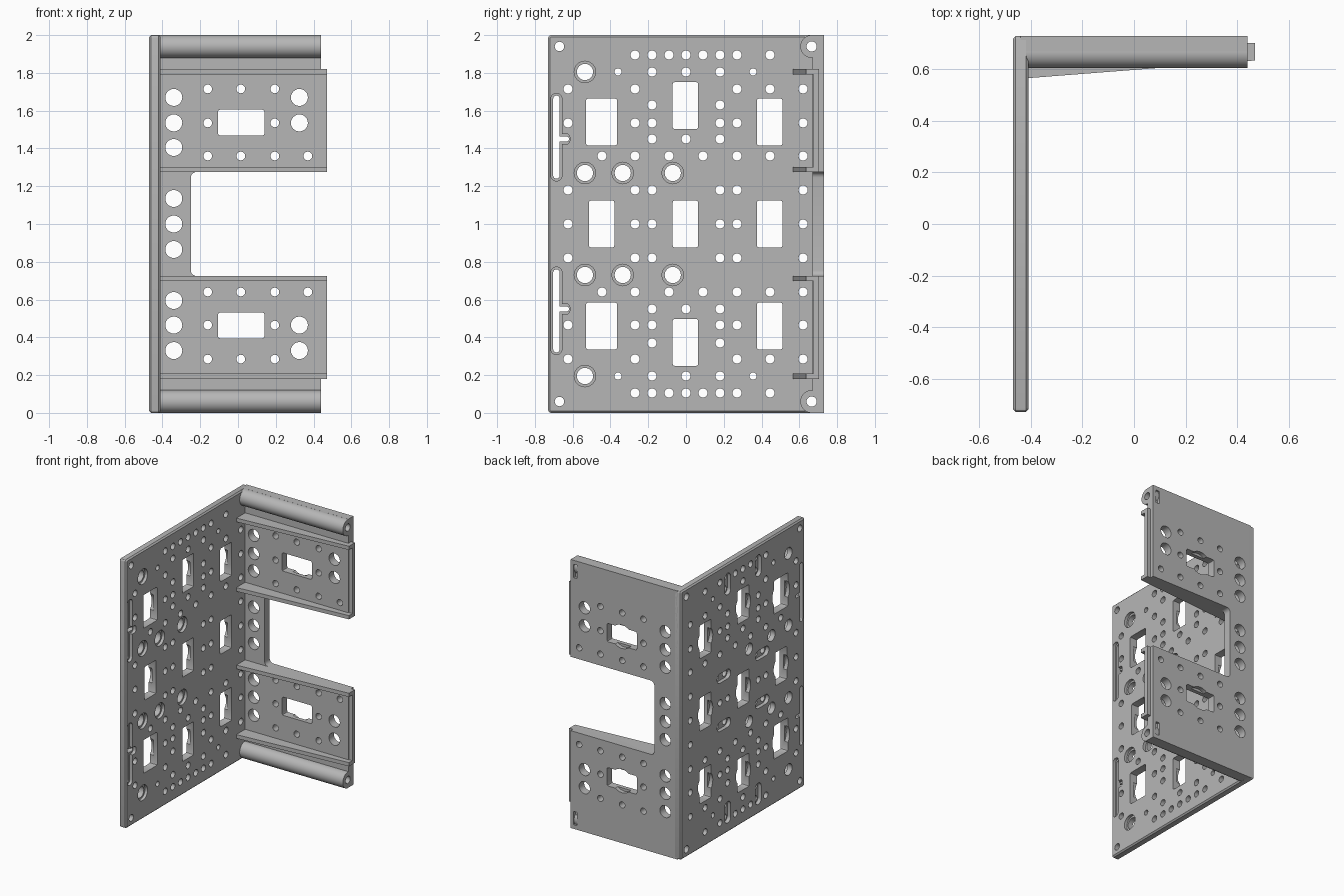
import bpy, bmesh, math

cube = bpy.data.objects.get("Cube")
if cube:
    bpy.data.objects.remove(cube, do_unlink=True)

grey = bpy.data.materials.new("plain grey")
grey.use_nodes = True
grey.diffuse_color = (0.47, 0.47, 0.47, 1)
grey.node_tree.nodes["Principled BSDF"].inputs["Base Color"].default_value = (0.47, 0.47, 0.47, 1)


def rounded(u, v, w, h, r, n=6):
    """Rounded rectangle outline; a full radius gives a circle or slot."""
    pts = []
    for k, (su, sv) in enumerate([(1, 1), (-1, 1), (-1, -1), (1, -1)]):
        for i in range(n + 1):
            a = math.pi / 2 * (k + i / n)
            pts.append((u + su * (w / 2 - r) + r * math.cos(a),
                        v + sv * (h / 2 - r) + r * math.sin(a)))
    return pts


def circle(u, v, r):
    return rounded(u, v, 2 * r, 2 * r, r)


def flip(items):
    """Repeat (u, z, ...) entries mirrored about mid height."""
    return list(dict.fromkeys(items + [(i[0], round(2 - i[1], 4), *i[2:]) for i in items]))


def prism(name, axis, parts):
    """Object made of outlines extruded along an axis: (outline, start, end)."""
    place = {"x": lambda u, v, d: (d, u, v),
             "y": lambda u, v, d: (u, d, v),
             "z": lambda u, v, d: (u, v, d)}[axis]
    bm = bmesh.new()
    for pts, a, b in parts:
        low = [bm.verts.new(place(u, v, a)) for u, v in pts]
        high = [bm.verts.new(place(u, v, b)) for u, v in pts]
        bm.faces.new(low[::-1])
        bm.faces.new(high)
        for i in range(len(pts)):
            j = (i + 1) % len(pts)
            bm.faces.new((low[i], low[j], high[j], high[i]))
    bmesh.ops.remove_doubles(bm, verts=bm.verts, dist=1e-5)
    bmesh.ops.recalc_face_normals(bm, faces=bm.faces)
    me = bpy.data.meshes.new(name)
    bm.to_mesh(me)
    bm.free()
    me.materials.append(grey)
    ob = bpy.data.objects.new(name, me)
    bpy.context.collection.objects.link(ob)
    return ob


def activate(ob):
    bpy.ops.object.select_all(action="DESELECT")
    ob.select_set(True)
    bpy.context.view_layer.objects.active = ob


def cut(ob, axis, parts):
    tool = prism("cutter", axis, parts)
    tool.hide_render = True
    mod = ob.modifiers.new("cut", "BOOLEAN")
    mod.operation, mod.solver, mod.object = "DIFFERENCE", "EXACT", tool
    activate(ob)
    bpy.ops.object.modifier_apply(modifier=mod.name)
    bpy.data.objects.remove(tool, do_unlink=True)


def smooth(ob):
    activate(ob)
    bpy.ops.object.shade_smooth_by_angle(angle=math.radians(30))


# Side plate with softened rim
side = prism("side_plate", "x", [(rounded(0, 1, 1.46, 2, 0.015, 3), -0.47, -0.41)])
bev = side.modifiers.new("rim", "BEVEL")
bev.width, bev.segments, bev.limit_method, bev.angle_limit = 0.01, 1, "ANGLE", math.radians(60)
activate(side)
bpy.ops.object.modifier_apply(modifier=bev.name)

# Small hole grid: height -> positions across
rows = {1.895: (-.27, -.18, -.09, 0, .09, .18, .27, .445),
        1.805: (-.18, 0, .18),
        1.715: (-.625, -.27, .27, .445, .62),
        1.63: (-.18, .18),
        1.535: (-.625, -.27, -.18, .18, .27, .62),
        1.45: (-.18, 0, .18),
        1.36: (-.445, -.27, -.09, .09, .27, .445, .62),
        1.18: (-.625, -.27, -.18, .18, .27, .62),
        1.0: (-.625, -.27, -.18, .18, .27, .62)}
holes = [(y, z, .024) for z, ys in rows.items() for y in ys]
holes += [(-.36, 1.805, .019), (.355, 1.805, .019), (-.67, 1.94, .025), (.665, 1.94, .027)]
big = flip([(-.535, 1.805), (-.535, 1.27), (-.335, 1.27), (-.07, 1.27)])
windows = flip([(-.447, 1.54, .165), (-.003, 1.627, .135), (.443, 1.54, .135),
                (-.447, 1.0, .135), (-.003, 1.0, .135), (.443, 1.0, .135)])
slots = flip([(-.686, 1.46)])
bumps = flip([(-.65, 1.45)])

through = [circle(*h) for h in flip(holes)]
through += [circle(y, z, .043) for y, z in big]
through += [rounded(y, z, w, .248, .01, 2) for y, z, w in windows]
through += [rounded(y, z, .034, .44, .017) for y, z in slots]
cut(side, "x", [(p, -1, 1) for p in through])

# Stepped rims on the inner face, finger and fastener recesses on the outer face
inner = [circle(y, z, .057) for y, z in big]
inner += [rounded(y, z, .058, .464, .028) for y, z in slots]
outer = [circle(y, z, w / 2 + .02) for y, z, w in windows]
outer += [rounded(y, z, .07, .16, .035) for y, z in flip([(-.18, 1.85), (.18, 1.85)])]
outer += [rounded(y, z, .16, .07, .035) for y, z in flip([(-.225, 1.18), (.225, 1.18)])]
cut(side, "x", [(p, -.432, 0) for p in inner] + [(p, -1, -.442) for p in outer])
cut(side, "x", [(rounded(y, z, .07, .055, .02), -.434, 0) for y, z in bumps])
cut(side, "x", [(rounded(y, z, .06, .026, .012), -1, 1) for y, z in bumps])
smooth(side)

# Back plate with a deep notch in its free edge
fillet = [(-.25 + .03 * (1 - math.cos(a)), 1.275 - .03 * (1 - math.sin(a)))
          for a in (math.pi / 2 * i / 5 for i in range(5, -1, -1))]
outline = [(-.44, 0), (.44, 0), (.44, .725)]
outline += [(x, 2 - z) for x, z in fillet] + fillet[::-1]
outline += [(.44, 1.275), (.44, 2), (-.44, 2)]
back = prism("back_plate", "y", [(outline, .67, .73)])

large = [(-.34, z) for z in (1.67, 1.535, 1.405, 1.135, 1.0)] + [(.325, 1.67), (.325, 1.535)]
small = [(x, z) for z, xs in {1.715: (-.16, .015, .195), 1.535: (-.16, .195),
                              1.36: (-.16, .015, .195, .37)}.items() for x in xs]
panes = flip([(.017, 1.537)])
parts = [(circle(x, z, .045), 0, 1) for x, z in flip(large)]
parts += [(circle(x, z, .023), 0, 1) for x, z in flip(small)]
parts += [(rounded(x, z, .245, .136, .01, 2), 0, 1) for x, z in panes]
cut(back, "y", parts)

# Shallow pockets on the rear face
pockets = [(circle(x, z, .088), .7, 1) for x, z in panes]
pockets += [(rounded(x, z, .03, .1, .004, 2), .71, 1) for x, z in flip([(.4, 1.92)])]
cut(back, "y", pockets)
bores = [(circle(.665, z, .027), -1, 1) for z in (.06, 1.94)]
cut(back, "x", bores)
smooth(back)

# Hinge tubes along the top and bottom of the back plate
for name, z in (("upper_tube", 1.94), ("lower_tube", .06)):
    tube = prism(name, "x", [(rounded(.665, z, .12, .12, .06, 10), -.43, .44)])
    cut(tube, "x", bores)
    smooth(tube)

# Tapered ribs framing each arm, with an end lip between them
taper = [(-.43, .565), (.47, .635), (.47, .703), (-.43, .703)]
for name, z in (("upper_arm", 1.275), ("lower_arm", .18)):
    for end, base in (("lower", z), ("upper", z + .517)):
        prism(f"{name}_{end}_rib", "z", [(taper, base, base + .028)])
    prism(f"{name}_end_lip", "z",
          [([(.42, .675), (.47, .675), (.47, .703), (.42, .703)], z + .01, z + .535)])
